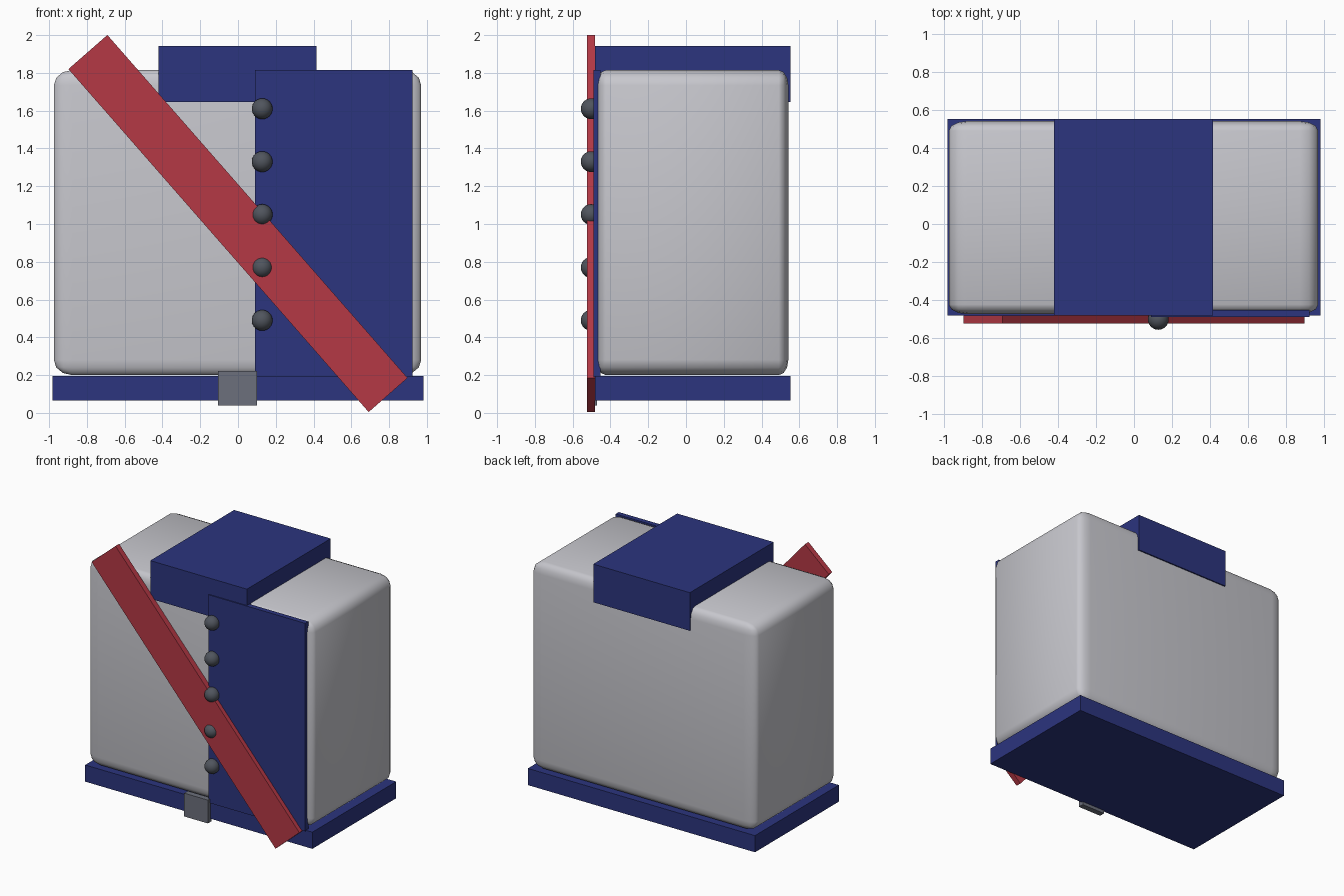
import bpy, math
from mathutils import Vector

old = bpy.data.objects.get("Cube")
if old:
    bpy.data.objects.remove(old, do_unlink=True)


def material(name, rgb):
    m = bpy.data.materials.new(name)
    m.use_nodes = True
    col = (*rgb, 1)
    m.diffuse_color = col
    m.node_tree.nodes["Principled BSDF"].inputs["Base Color"].default_value = col
    return m


pale_grey = material("pale_grey", (0.57, 0.57, 0.61))
navy = material("navy_blue", (0.025, 0.035, 0.21))
red = material("sash_red", (0.46, 0.04, 0.06))
dark = material("dark_grey", (0.08, 0.09, 0.11))
steel = material("steel_grey", (0.15, 0.16, 0.20))


def box(name, low, high, mat, tilt=0):
    """Box between two corners, optionally tilted about the y axis."""
    low, high = Vector(low), Vector(high)
    bpy.ops.mesh.primitive_cube_add(size=1, location=(low + high) / 2, rotation=(0, tilt, 0))
    o = bpy.context.object
    o.name = name
    o.scale = high - low
    o.data.materials.append(mat)
    return o


# Torso: unit cube rounded before scaling, so the rounding stretches with it
torso = box("torso", (-0.975, -0.475, 0.2), (0.97, 0.542, 1.815), pale_grey)
bevel = torso.modifiers.new("rounding", "BEVEL")
bevel.width = 0.05
bevel.segments = 3
bpy.ops.object.modifier_apply(modifier="rounding")
bpy.ops.object.shade_smooth_by_angle(angle=math.radians(35))

# Trim: belt, collar and the overlapping front panel
box("belt", (-0.983, -0.483, 0.065), (0.981, 0.552, 0.195), navy)
box("collar", (-0.42, -0.483, 1.645), (0.415, 0.552, 1.943), navy)
box("front_panel", (0.09, -0.491, 0.19), (0.925, -0.452, 1.815), navy)

# Diagonal sash
box("sash", (-0.137, -0.525, -0.204), (0.137, -0.481, 2.209), red, math.radians(-41.2))

# Buckle
box("buckle", (-0.105, -0.515, 0.04), (0.1, -0.47, 0.222), steel)

# Column of buttons along the panel edge
for i in range(5):
    bpy.ops.mesh.primitive_uv_sphere_add(
        segments=24, ring_count=12, radius=0.055, location=(0.128, -0.502, 1.61 - 0.28 * i))
    button = bpy.context.object
    button.name = f"button_{i + 1}"
    button.data.materials.append(dark)
    bpy.ops.object.shade_smooth()
